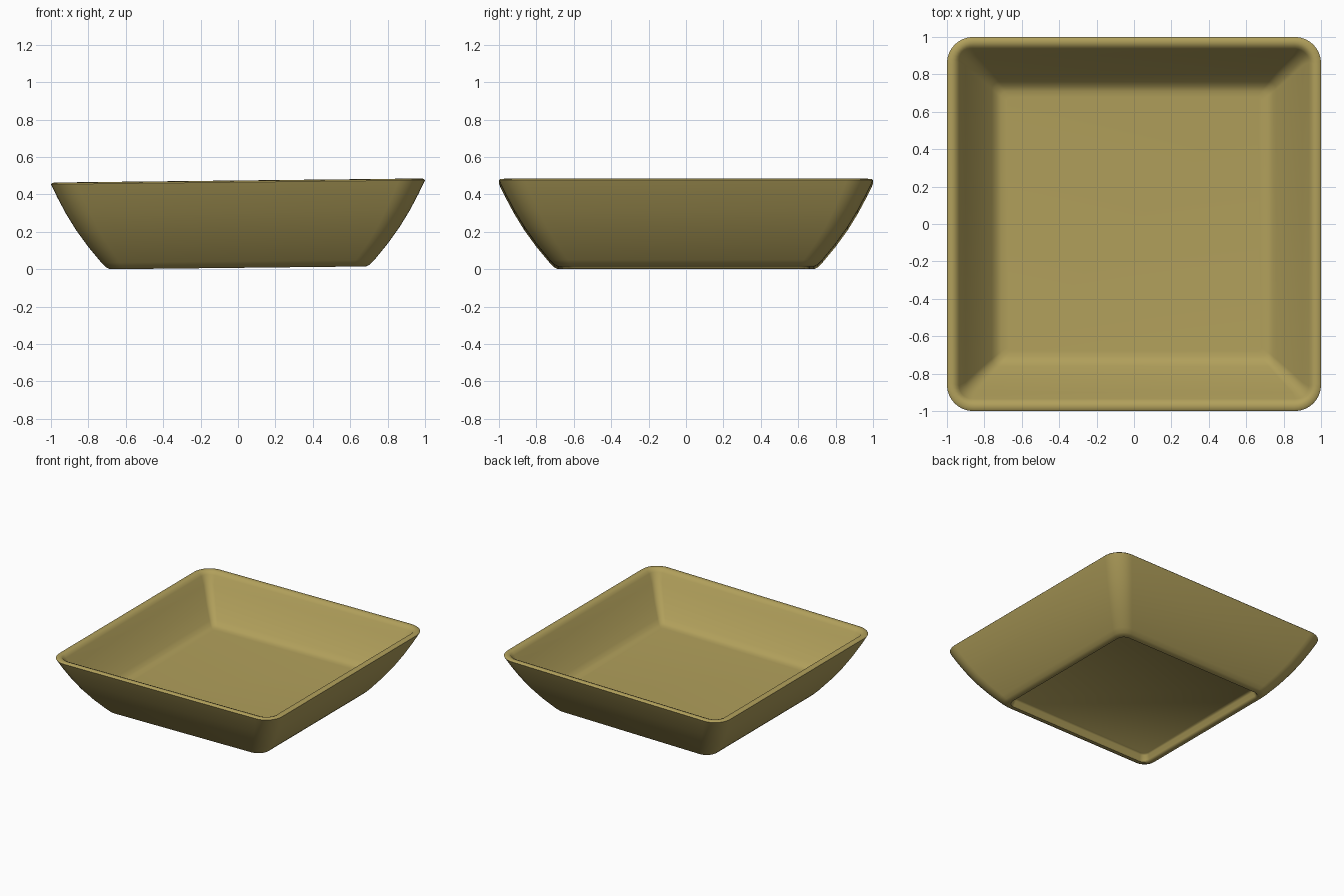
import bpy, bmesh, math

if "Cube" in bpy.data.objects:
    bpy.data.objects.remove(bpy.data.objects["Cube"], do_unlink=True)

# Glazed clay colour
clay = bpy.data.materials.new("ochre clay")
clay.use_nodes = True
colour = (0.44, 0.35, 0.105, 1)
clay.diffuse_color = colour
clay.node_tree.nodes["Principled BSDF"].inputs["Base Color"].default_value = colour

CORNER_STEPS = 8
TILT = 0.011


def rounded_square(bm, half, radius, z):
    """One ring of vertices: a square with rounded corners, very slightly tilted."""
    ring = []
    for quarter in range(4):
        mid = math.radians(45 + 90 * quarter)
        cx = math.copysign(half - radius, math.cos(mid))
        cy = math.copysign(half - radius, math.sin(mid))
        for step in range(CORNER_STEPS + 1):
            a = math.radians(90 * (quarter + step / CORNER_STEPS))
            x, y = cx + radius * math.cos(a), cy + radius * math.sin(a)
            ring.append(bm.verts.new((x, y, z + TILT * (x + 0.7))))
    return ring


# Section from recessed underside, round the foot, up the wall, over the rim, to the floor:
# half width, corner radius, height
section = [
    (0.63, 0.04, 0.055), (0.64, 0.045, 0.045), (0.65, 0.05, 0.012),
    (0.66, 0.06, 0.0), (0.685, 0.08, 0.0), (0.705, 0.09, 0.01),
    (0.73, 0.1, 0.035), (0.80, 0.11, 0.12), (0.865, 0.12, 0.21),
    (0.92, 0.13, 0.3), (0.965, 0.135, 0.385), (0.992, 0.14, 0.44),
    (1.0, 0.14, 0.458), (0.993, 0.135, 0.465), (0.97, 0.115, 0.467),
    (0.95, 0.09, 0.46), (0.935, 0.07, 0.44), (0.90, 0.055, 0.38),
    (0.83, 0.05, 0.27), (0.76, 0.04, 0.18), (0.735, 0.035, 0.153),
    (0.71, 0.03, 0.143), (0.68, 0.02, 0.14),
]

bm = bmesh.new()
rings = [rounded_square(bm, *row) for row in section]
for low, high in zip(rings, rings[1:]):
    for i in range(len(low)):
        j = (i + 1) % len(low)
        bm.faces.new((low[i], low[j], high[j], high[i]))
bm.faces.new(rings[0][::-1])   # underside
bm.faces.new(rings[-1])        # dish floor
bmesh.ops.recalc_face_normals(bm, faces=bm.faces)

mesh = bpy.data.meshes.new("square_dish")
bm.to_mesh(mesh)
bm.free()
mesh.materials.append(clay)
dish = bpy.data.objects.new("square_dish", mesh)
bpy.context.collection.objects.link(dish)
bpy.context.view_layer.objects.active = dish
dish.select_set(True)
bpy.ops.object.shade_smooth_by_angle(angle=math.radians(50))
